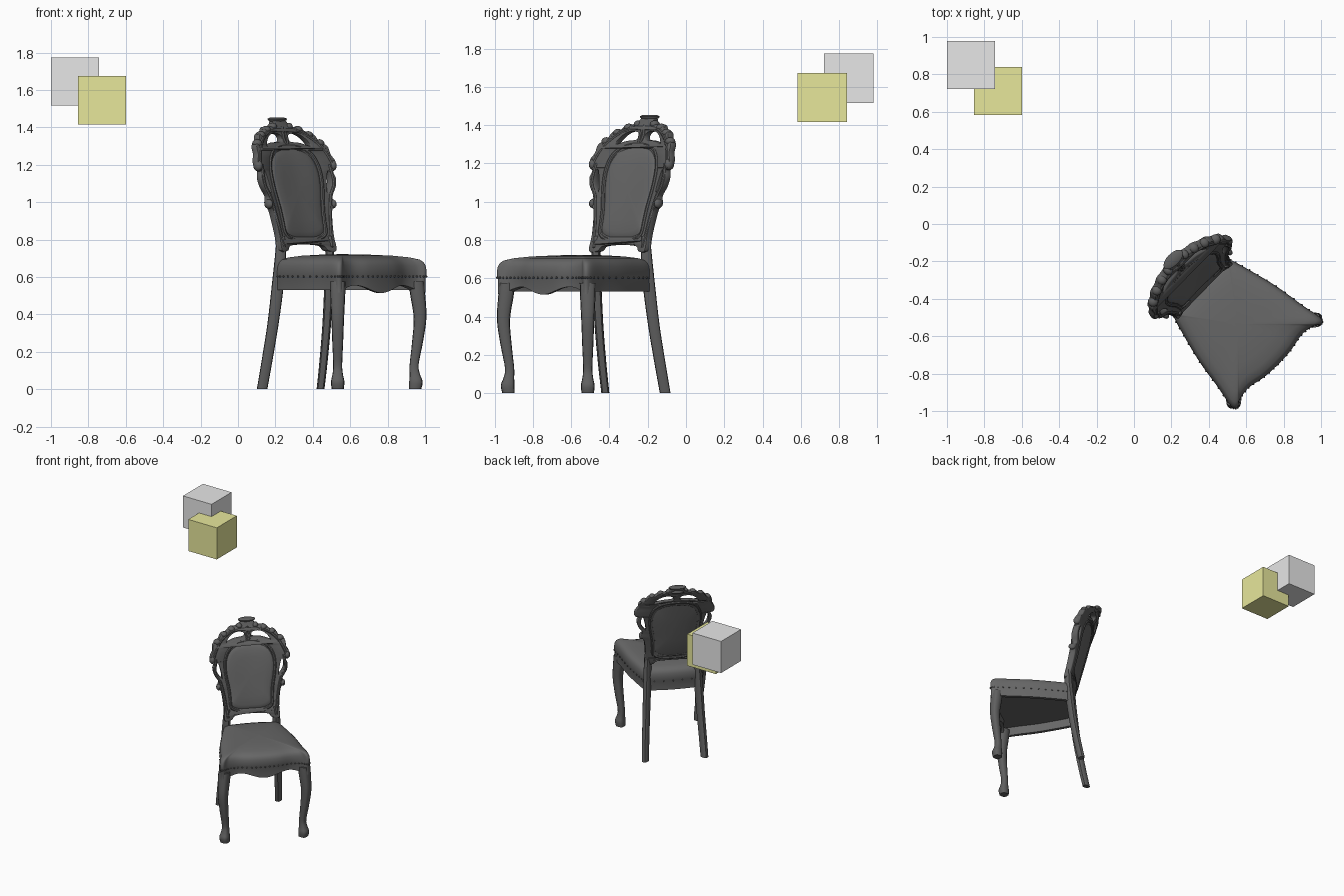
import bpy, bmesh, math
from mathutils import Matrix, Vector

if "Cube" in bpy.data.objects:
    bpy.data.objects.remove(bpy.data.objects["Cube"])

# The chair stands turned 45 degrees, off to one side
CHAIR = Matrix.Translation((0.555, -0.535, 0)) @ Matrix.Rotation(math.radians(45), 4, 'Z')
parts = []


def material(name, r, g, b):
    m = bpy.data.materials.new(name)
    m.use_nodes = True
    m.diffuse_color = (r, g, b, 1)
    m.node_tree.nodes["Principled BSDF"].inputs["Base Color"].default_value = (r, g, b, 1)
    return m


wood = material("dark_wood", 0.115, 0.115, 0.115)
fabric = material("dark_fabric", 0.135, 0.135, 0.135)
grey = material("light_grey", 0.8, 0.8, 0.8)
yellow = material("dull_yellow", 0.8, 0.8, 0.33)


def add(name, bm, mat, mirror=False):
    bmesh.ops.recalc_face_normals(bm, faces=bm.faces[:])
    me = bpy.data.meshes.new(name)
    bm.to_mesh(me)
    bm.free()
    me.materials.append(mat)
    ob = bpy.data.objects.new(name, me)
    bpy.context.collection.objects.link(ob)
    ob.matrix_world = CHAIR
    if mirror:
        ob.modifiers.new("mirror", 'MIRROR').use_mirror_merge = False
    parts.append(ob)
    return ob


def rings(name, loops, mat, mirror=False):
    """Skin a stack of equal closed loops and cap both ends."""
    bm = bmesh.new()
    rows = [[bm.verts.new(p) for p in loop] for loop in loops]
    n = len(rows[0])
    for a, b in zip(rows, rows[1:]):
        for i in range(n):
            j = (i + 1) % n
            bm.faces.new((a[i], a[j], b[j], b[i]))
    bm.faces.new(rows[0])
    bm.faces.new(rows[-1])
    return add(name, bm, mat, mirror)


def spline(pts, closed=False, n=5):
    """Catmull-Rom curve through the points."""
    pts = [Vector(p) for p in pts]
    m, out = len(pts), []
    get = (lambda i: pts[i % m]) if closed else (lambda i: pts[max(0, min(m - 1, i))])
    for i in range(m if closed else m - 1):
        a, b, c, d = (get(i + k) for k in (-1, 0, 1, 2))
        for s in range(n):
            t = s / n
            out.append(0.5 * (2 * b + (c - a) * t + (2 * a - 5 * b + 4 * c - d) * t * t
                              + (3 * b - a - 3 * c + d) * t ** 3))
    return out if closed else out + [pts[-1]]


def both(half):
    """Complete a half outline whose ends lie on the centre line."""
    return half + [(-x, y) for x, y in half[-2:0:-1]]


def leg(name, stations, angle, sides=12):
    loops = []
    for x, y, z, r, d in spline(stations, n=4):
        loop = []
        for k in range(sides):
            a = math.tau * k / sides
            c, s = math.cos(a), math.sin(a)
            u = r * math.copysign(abs(c) ** 0.65, c)
            v = d * math.copysign(abs(s) ** 0.65, s)
            ca, sa = math.cos(angle), math.sin(angle)
            loop.append((x + u * ca - v * sa, y + u * sa + v * ca, z))
        loops.append(loop)
    return rings(name, loops, wood, True)


# Seat with a serpentine front, scalloped apron and domed cushion
seat_line = spline(both([(0, -0.305), (0.1, -0.3), (0.2, -0.282), (0.275, -0.292), (0.318, -0.315),
                         (0.336, -0.285), (0.315, -0.17), (0.288, 0), (0.248, 0.16), (0.215, 0.27),
                         (0.19, 0.295), (0, 0.31)]), True, 6)


def hem(p):
    wave = 0.535 - 0.02 * math.cos(math.tau * p.x / 0.36)
    return wave if p.y < -0.24 else 0.53


def seat_loop(s, z=None):
    return [(p.x * s, p.y * s, hem(p) if z is None else z) for p in seat_line]


rings("seat", [seat_loop(0.9, 0.6), seat_loop(0.9), seat_loop(0.99)] +
      [seat_loop(s, z) for s, z in ((0.99, 0.6), (1, 0.61), (1, 0.64), (0.99, 0.662), (0.965, 0.68),
                                    (0.92, 0.693), (0.8, 0.705), (0.6, 0.714), (0.3, 0.72), (0.05, 0.722))], fabric)

# Upholstery studs around the seat
bm = bmesh.new()
for p in seat_line[::2]:
    bmesh.ops.create_icosphere(bm, subdivisions=1, radius=0.006,
                               matrix=Matrix.Translation((p.x, p.y, 0.603)))
add("seat_studs", bm, wood)

# Cabriole front legs, bowed out along the diagonal
bow = ((0.575, 0.005, 0.042), (0.5, 0.014, 0.04), (0.38, 0.026, 0.034), (0.25, 0.012, 0.029),
       (0.13, -0.006, 0.024), (0.08, -0.002, 0.028), (0.04, 0.004, 0.036), (0, 0.0, 0.032))
leg("front_legs", [(0.293 + 0.707 * o, -0.262 - 0.707 * o, z, r, r) for z, o, r in bow], -math.pi / 4)

# Raked back legs running up into the stiles
leg("back_legs", [(0.221, 0.382, 0, 0.028, 0.021), (0.214, 0.352, 0.15, 0.029, 0.022),
                  (0.203, 0.317, 0.35, 0.03, 0.023), (0.193, 0.292, 0.55, 0.032, 0.024),
                  (0.187, 0.278, 0.7, 0.03, 0.024), (0.183, 0.277, 0.82, 0.022, 0.018)], math.pi / 4)


def back_y(x, z):
    """Depth of the leaning, curved back."""
    return 0.30 + (z - 0.8) * 0.25 + max(0, z - 1.25) * 0.15 - 0.5 * x * x


def on_back(x, z, out=0):
    return (x, back_y(x, z) - out, z)


# Oval back panel, cushioned in front and flat behind
panel = spline(both([(0, 0.805), (0.09, 0.81), (0.145, 0.84), (0.152, 0.9), (0.158, 0.97), (0.177, 1.08),
                     (0.178, 1.17), (0.15, 1.24), (0.09, 1.28), (0, 1.292)]), True, 5)


def panel_line(s):
    return [(p.x * s, 1.05 + (p.y - 1.05) * s) for p in panel]


rings("back_panel", [[on_back(x, z, t) for x, z in panel_line(s)] for s, t in (
    (0.05, -0.028), (0.4, -0.027), (0.8, -0.024), (1, -0.016), (1, 0.018), (0.95, 0.026),
    (0.85, 0.032), (0.6, 0.037), (0.3, 0.039), (0.05, 0.04))], fabric)


def curve_mesh(name, lines, place, closed=True, mirror=False, flat=False, **settings):
    cu = bpy.data.curves.new(name, 'CURVE')
    cu.dimensions = '2D' if flat else '3D'
    cu.fill_mode = 'BOTH' if flat else 'FULL'
    for key, value in settings.items():
        setattr(cu, key, value)
    for line in lines:
        sp = cu.splines.new('POLY')
        sp.points.add(len(line) - 1)
        sp.use_cyclic_u = closed
        for q, p in zip(sp.points, line):
            q.co = (*p, 0, 1) if flat else (*on_back(*p), 1)
    ob = bpy.data.objects.new(name + "_path", cu)
    bpy.context.collection.objects.link(ob)
    me = bpy.data.meshes.new_from_object(ob.evaluated_get(bpy.context.evaluated_depsgraph_get()))
    bpy.data.objects.remove(ob)
    bm = bmesh.new()
    bm.from_mesh(me)
    bpy.data.meshes.remove(me)
    bmesh.ops.remove_doubles(bm, verts=bm.verts[:], dist=0.0003)
    for v in bm.verts:
        v.co = place(v.co)
    return add(name, bm, wood, mirror)


# Pierced and scalloped back frame
outline = spline(both([(0, 0.775), (0.12, 0.768), (0.15, 0.742), (0.205, 0.742), (0.205, 0.82), (0.212, 0.9),
                       (0.224, 0.96), (0.25, 0.99), (0.236, 1.03), (0.268, 1.08), (0.279, 1.13),
                       (0.266, 1.165), (0.29, 1.18), (0.294, 1.22), (0.274, 1.255), (0.268, 1.3),
                       (0.228, 1.325), (0.205, 1.362), (0.165, 1.37), (0.13, 1.4), (0.09, 1.4),
                       (0.055, 1.418), (0.04, 1.435), (0, 1.44)]), True, 4)
crest_hole = spline([(0.03, 1.325), (0.032, 1.36), (0.085, 1.368), (0.135, 1.345), (0.165, 1.3), (0.1, 1.316)], True, 4)
side_hole = spline([(0.212, 1.05), (0.243, 1.085), (0.254, 1.13), (0.24, 1.17), (0.222, 1.12)], True, 4)
holes = [[(s * p.x, p.y) for p in h] for h in (crest_hole, side_hole) for s in (1, -1)]
curve_mesh("back_frame", [[tuple(p) for p in outline], panel_line(0.93)] + holes,
           lambda c: on_back(c.x, c.y, c.z), flat=True, extrude=0.016, bevel_depth=0.006,
           bevel_resolution=1, offset=-0.005)

# Raised mouldings: bead around the panel, scrolls on the crest and sides
for name, shift in (("front_bead", 0.02), ("rear_bead", -0.017)):
    curve_mesh(name, [panel_line(1.04)], lambda c: c - Vector((0, shift, 0)),
               bevel_depth=0.011, bevel_resolution=2)
scrolls = [[(0, 1.388), (0.08, 1.384), (0.15, 1.362), (0.21, 1.318), (0.25, 1.26), (0.275, 1.2)],
           [(0.255, 1.2), (0.262, 1.1), (0.228, 1.03), (0.205, 0.93), (0.19, 0.83), (0.18, 0.76)],
           [(0, 1.3), (0.012, 1.34), (0, 1.4)]]
curve_mesh("carved_scrolls", [[tuple(p) for p in spline(s, n=5)] for s in scrolls],
           lambda c: c - Vector((0, 0.018, 0)), closed=False, mirror=True,
           bevel_depth=0.011, bevel_resolution=2, use_fill_caps=True)

# Carved leaf knobs along the frame
bm = bmesh.new()
for x, z, w, h in ((0.28, 1.195, 0.022, 0.03), (0.24, 0.99, 0.018, 0.025), (0.235, 1.315, 0.028, 0.022),
                   (0.18, 1.36, 0.026, 0.02), (0.12, 1.388, 0.026, 0.02), (0.06, 1.405, 0.024, 0.02)):
    bmesh.ops.create_uvsphere(bm, u_segments=12, v_segments=8, radius=1,
                              matrix=Matrix.Translation(on_back(x, z, 0.006)) @ Matrix.Diagonal((w, 0.028, h, 1)))
add("leaf_knobs", bm, wood, True)

# Flared cap on top of the crest
y = back_y(0, 1.44)
rings("crest_cap", [[(w * math.cos(math.tau * k / 16), y + 0.5 * w * math.sin(math.tau * k / 16), z)
                     for k in range(16)]
                    for w, z in ((0.05, 1.405), (0.036, 1.425), (0.062, 1.438), (0.066, 1.446), (0.05, 1.452))], wood)

# Smooth shading with crisp edges
bpy.ops.object.select_all(action='DESELECT')
for ob in parts:
    ob.select_set(True)
bpy.context.view_layer.objects.active = parts[0]
bpy.ops.object.shade_smooth_by_angle(angle=math.radians(40))

# Two floating overlapping cubes
for name, mat, place in (("grey_cube", grey, (-0.872, 0.85, 1.645)),
                         ("yellow_cube", yellow, (-0.728, 0.712, 1.545))):
    bpy.ops.mesh.primitive_cube_add(size=0.257, location=place)
    cube = bpy.context.object
    cube.name = name
    cube.data.materials.append(mat)
